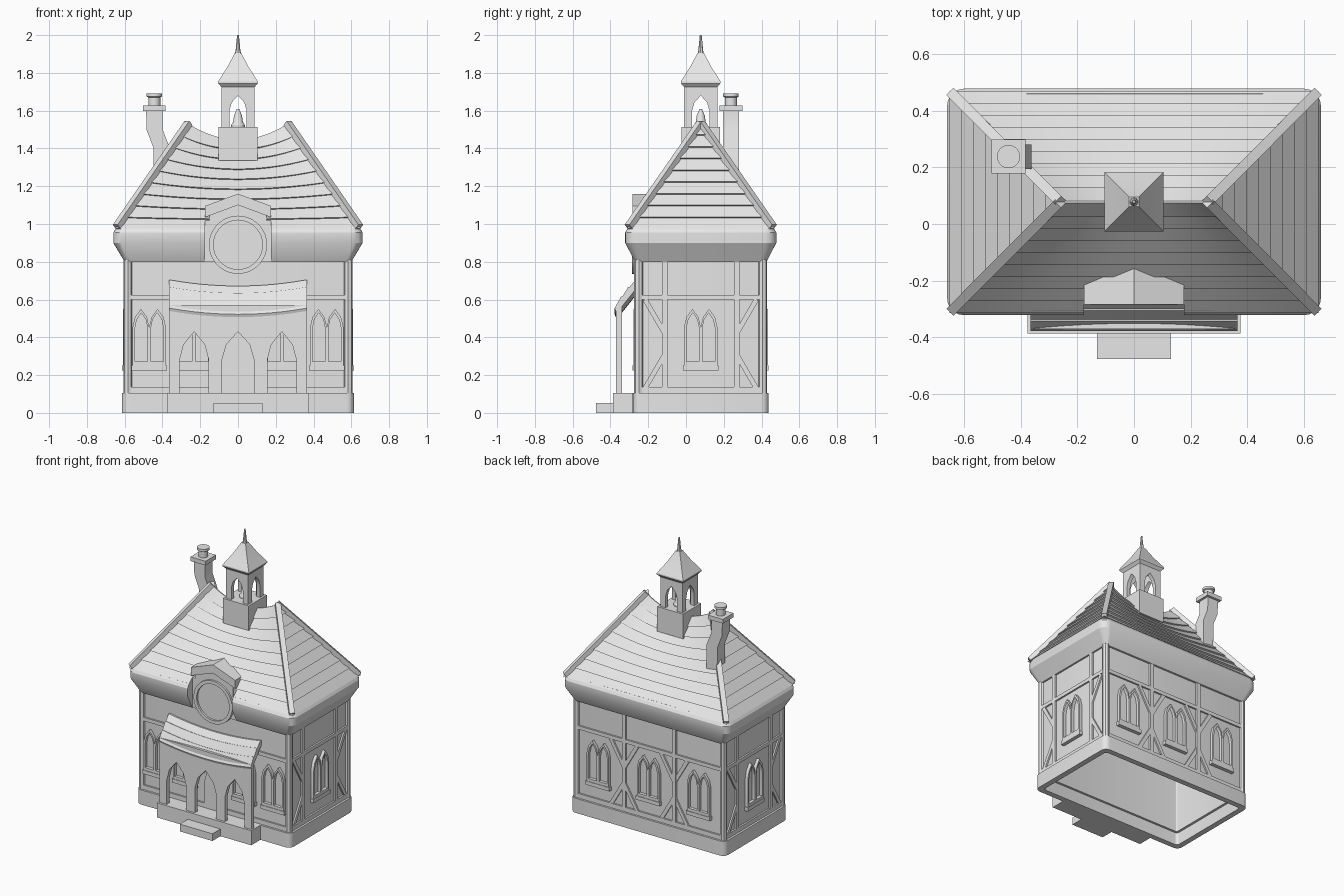
import bpy, bmesh, math
from mathutils import Matrix, Vector

if "Cube" in bpy.data.objects:
    bpy.data.objects.remove(bpy.data.objects["Cube"])

C = 0.078  # y centre of the main building
stone = bpy.data.materials.new("plain_grey")
stone.diffuse_color = (0.8, 0.8, 0.8, 1)
stone.use_nodes = True
stone.node_tree.nodes["Principled BSDF"].inputs["Base Color"].default_value = stone.diffuse_color


def add(name, mesh):
    mesh.materials.clear()
    mesh.materials.append(stone)
    ob = bpy.data.objects.new(name, mesh)
    bpy.context.collection.objects.link(ob)
    return ob


def loft(name, rings, caps=True, wrap=False):
    """Skin a list of equal-length point rings."""
    bm = bmesh.new()
    vs = [[bm.verts.new(p) for p in r] for r in rings]
    n = len(rings[0])
    for a, b in zip(vs, vs[1:] + (vs[:1] if wrap else [])):
        for i in range(n):
            bm.faces.new((a[i], a[(i + 1) % n], b[(i + 1) % n], b[i]))
    if caps and not wrap:
        bm.faces.new(vs[0][::-1])
        bm.faces.new(vs[-1])
    bmesh.ops.remove_doubles(bm, verts=bm.verts, dist=1e-5)
    bmesh.ops.recalc_face_normals(bm, faces=bm.faces)
    me = bpy.data.meshes.new(name)
    bm.to_mesh(me)
    bm.free()
    return add(name, me)


def rect(hx, hy, z, cx=0, cy=C):
    return [(cx + a * hx, cy + b * hy, z) for a, b in ((-1, -1), (1, -1), (1, 1), (-1, 1))]


def rounded(hx, hy, r, z, n=5):
    pts = []
    for k, (a, b) in enumerate(((1, 1), (-1, 1), (-1, -1), (1, -1))):
        for i in range(n + 1):
            t = (k + i / n) * math.pi / 2
            pts.append((a * (hx - r) + r * math.cos(t), C + b * (hy - r) + r * math.sin(t), z))
    return pts


def circle(r, z, cx, cy, n=20):
    return [(cx + r * math.cos(2 * math.pi * i / n), cy + r * math.sin(2 * math.pi * i / n), z) for i in range(n)]


def box(name, x0, x1, y0, y1, z0, z1):
    p = ((x0 + x1) / 2, (y0 + y1) / 2)
    return loft(name, [rect((x1 - x0) / 2, (y1 - y0) / 2, z, *p) for z in (z0, z1)])


# Local frames: u to the right, z up, w outward, measured from each wall surface
def side(ang, dist):
    return Matrix.Translation((0, C, 0)) @ Matrix.Rotation(ang, 4, 'Z') @ Matrix.Translation((0, -dist, 0)) \
        @ Matrix.Rotation(math.pi / 2, 4, 'X')


WX, WY = 0.588, 0.334
FRONT, RIGHT, BACK, LEFT = (side(a * math.pi / 2, d) for a, d in enumerate((WY, WX, WY, WX)))


def prism(name, mat, loops, w0, w1):
    """Extrude a 2D outline with holes from w0 to w1 in a wall frame."""
    cu = bpy.data.curves.new(name, 'CURVE')
    cu.dimensions, cu.fill_mode, cu.extrude = '2D', 'BOTH', (w1 - w0) / 2
    for lp in loops:
        s = cu.splines.new('POLY')
        s.points.add(len(lp) - 1)
        for p, q in zip(s.points, lp):
            p.co = (q[0], q[1], 0, 1)
        s.use_cyclic_u = True
    tmp = bpy.data.objects.new(name, cu)
    bpy.context.collection.objects.link(tmp)
    me = bpy.data.meshes.new_from_object(tmp.evaluated_get(bpy.context.evaluated_depsgraph_get()))
    bpy.data.objects.remove(tmp)
    me.transform(mat @ Matrix.Translation((0, 0, (w0 + w1) / 2)))
    bm = bmesh.new()
    bm.from_mesh(me)
    bmesh.ops.remove_doubles(bm, verts=bm.verts, dist=1e-5)
    bmesh.ops.recalc_face_normals(bm, faces=bm.faces)
    bm.to_mesh(me)
    bm.free()
    return add(name, me)


def beam(name, mat, a, b, width, w=0.012):
    a, b = Vector(a), Vector(b)
    n = (b - a).normalized().orthogonal() * width / 2
    return prism(name, mat, [[a + n, b + n, b - n, a - n]], -0.005, w)


def lancet(c, hw, z0, spring, apex):
    """Pointed arch outline running from bottom left over the apex to bottom right."""
    m = spring + (apex - spring) * 0.55
    return [(c - hw, z0), (c - hw, spring), (c - hw * .72, m), (c, apex), (c + hw * .72, m), (c + hw, spring), (c + hw, z0)]


def window(mat, u):
    frame = lancet(u - .044, .044, .25, .455, .55)[:-1] + lancet(u + .044, .044, .25, .455, .55)[2:]
    holes = [lancet(u + s * .042, .033, .272, .45, .53) for s in (-1, 1)]
    prism("window_frame", mat, [frame] + holes, -0.005, 0.022)
    prism("window_sill", mat, [[(u - .095, .225), (u + .095, .225), (u + .095, .252), (u - .095, .252)]], -.005, .026)


# Plinth and hollow walls
for nm, hx, hy, r, z0, z1, t in (("plinth", .615, .36, .04, 0, .105, .04), ("walls", WX, WY, .02, .09, .81, .03)):
    loft(nm, [rounded(hx, hy, r, z0), rounded(hx, hy, r, z1),
              rounded(hx - t, hy - t, r / 2, z1), rounded(hx - t, hy - t, r / 2, z0)], wrap=True)
# Corner posts
for sx in (-1, 1):
    for sy in (-1, 1):
        x, y = sx * .583, C + sy * .328
        loft("corner_post", [circle(.024, z, x, y, 8) for z in (.1, .81)])

# Timber framing and windows
for mat, half, posts, wins in ((RIGHT, .33, (-.19, .19), (0,)), (LEFT, .33, (-.19, .19), (0,)),
                               (BACK, .58, (-.2, .2), (-.4, 0, .4)), (FRONT, .58, (), (-.47, -.235, .235, .47))):
    beam("top_rail", mat, (-half, .612), (half, .612), .026)
    beam("bottom_rail", mat, (-half, .12), (half, .12), .035)
    for u in wins:
        window(mat, u)
    for p in posts:
        beam("timber_post", mat, (p, .105), (p, .81), .03)
        for s in ((-1, 1) if mat is BACK else (math.copysign(1, p),)):
            beam("upper_brace", mat, (p + s * .105, .6), (p, .42), .026, .011)
            beam("lower_brace", mat, (p + s * .105, .13), (p, .31), .026, .011)

# Door with a small pointed pane
prism("door", FRONT, [lancet(0, .085, .105, .28, .43)], -.005, .012)
prism("door_pane", FRONT, [lancet(0, .022, .33, .36, .395)], .01, .018)

# Porch: platform, step, arched screen and sagging roof
box("porch_platform", -.376, .376, -.386, -.25, 0, .105)
box("front_step", -.13, .13, -.477, -.38, 0, .052)
screen = [(-.365, .105)]
for c, hw in ((-.232, .077), (0, .085), (.232, .077)):
    screen += lancet(c, hw, .105, .28, .43)
screen += [(.365, .105), (.365, .57), (-.365, .57)]
prism("porch_screen", side(0, C + .34), [screen], 0, .03)
profile = [(-.25, .675), (-.25, .705), (-.268, .705), (-.3, .665), (-.306, .667), (-.337, .615), (-.343, .617), (-.378, .555),
           (-.372, .54), (-.345, .555)]
rings = []
for i in range(13):
    x = -.365 + .73 * i / 12
    sag = .033 * (1 - (x / .365) ** 2)
    rings.append([(x, y, z - sag) for y, z in profile])
loft("porch_roof", rings)

# Flared eave
eave = loft("eave", [rounded(*p) for p in ((.6, .348, .03, .8), (.66, .4, .06, .9), (.66, .4, .06, .955),
                                           (.642, .382, .05, .985))])


# Sagging roof in overlapping courses
def roof_ring(t, out):
    hx, hy, z = .642 - .382 * t + out, .382 * (1 - t) + out, .97 + .56 * t + out * .5
    n = 14
    xs = [-hx + 2 * hx * i / n for i in range(n + 1)]
    dip = [z - .085 * t * (1 - (x / hx) ** 2) for x in xs]
    return [(x, C - hy, d) for x, d in zip(xs, dip)] + [(x, C + hy, d) for x, d in zip(xs[::-1], dip[::-1])]


rows = 9
rings = []
for i in range(rows):
    rings += [roof_ring(i / rows, .01), roof_ring((i + 1) / rows, 0 if i < rows - 1 else .004)]
roof = loft("roof_courses", rings)

# Hip caps
for sx in (-1, 1):
    for sy in (-1, 1):
        a, b = Vector((sx * .642, C + sy * .382, .985)), Vector((sx * .262, C, 1.535))
        across = Vector((sx, -sy, 0)).normalized() * .018
        up = across.cross(b - a).normalized() * .016
        up *= math.copysign(1, up.z)
        loft("hip_cap", [[p + across + up, p - across + up, p - across - up, p + across - up] for p in (a, b)])

# Recess in the eave for the round-faced gable
cut = box("gable_cutter", -.176, .176, -.6, -.268, .7, 1.06)
cut.hide_render = True
cut.hide_set(True)
for ob in (eave, roof):
    m = ob.modifiers.new("recess", 'BOOLEAN')
    m.operation, m.object, m.solver = 'DIFFERENCE', cut, 'EXACT'

# Gable with round face
G = side(0, C)  # w = 0 lies on y = 0


def disc(r, a0=0, a1=2 * math.pi, n=36):
    return [(r * math.cos(a0 + (a1 - a0) * i / n), .89 + r * math.sin(a0 + (a1 - a0) * i / n)) for i in range(n)]


prism("gable_body", G, [disc(.15, math.pi, 2 * math.pi) + [(.15, .89), (.15, 1.07), (0, 1.13), (-.15, 1.07)]], .1, .272)
prism("round_face_rim", G, [disc(.154), disc(.13)], .26, .286)
prism("gable_roof", G, [[(0, 1.16), (.176, 1.095), (.176, 1.035), (0, 1.1), (-.176, 1.035), (-.176, 1.095)]], .05, .284)

# Bell tower
loft("tower_base", [rect(.103, .103, z) for z in (1.335, 1.513)])
arch = [(-.088, 1.51)] + lancet(0, .046, 1.51, 1.6, 1.68) + [(.088, 1.51), (.088, 1.74), (-.088, 1.74)]
for k in range(4):
    prism("tower_arch", side(k * math.pi / 2, .088), [arch], -.028, 0)
loft("tower_roof", [rect(h, h, z) for h, z in ((.088, 1.725), (.105, 1.745), (.105, 1.755), (.057, 1.83), (.017, 1.905))])
loft("spire", [circle(r, z, 0, C, 8) for r, z in ((.017, 1.895), (.012, 1.925), (.005, 2.0))])
loft("bell", [circle(r, z, 0, C) for r, z in ((.036, 1.513), (.036, 1.525), (.026, 1.54), (.021, 1.575), (.012, 1.595), (.006, 1.61))])

# Crooked chimney with cap and pot
X, Y = -.443, C + .16
loft("chimney_shaft", [rect(.043, .043, z, x, Y) for x, z in ((-.405, 1.2), (-.405, 1.405), (-.442, 1.5), (X, 1.6))])
loft("chimney_cap", [rect(.06, .06, z, X, Y) for z in (1.597, 1.627)])
loft("chimney_pot", [circle(r, z, X, Y) for r, z in ((.032, 1.62), (.032, 1.67), (.041, 1.675), (.041, 1.692))])

# Smooth rounded parts while keeping edges sharp
bpy.ops.object.select_all(action='DESELECT')
for ob in bpy.context.collection.objects:
    if ob is not cut:
        ob.select_set(True)
bpy.context.view_layer.objects.active = eave
bpy.ops.object.shade_smooth_by_angle(angle=math.radians(30))
